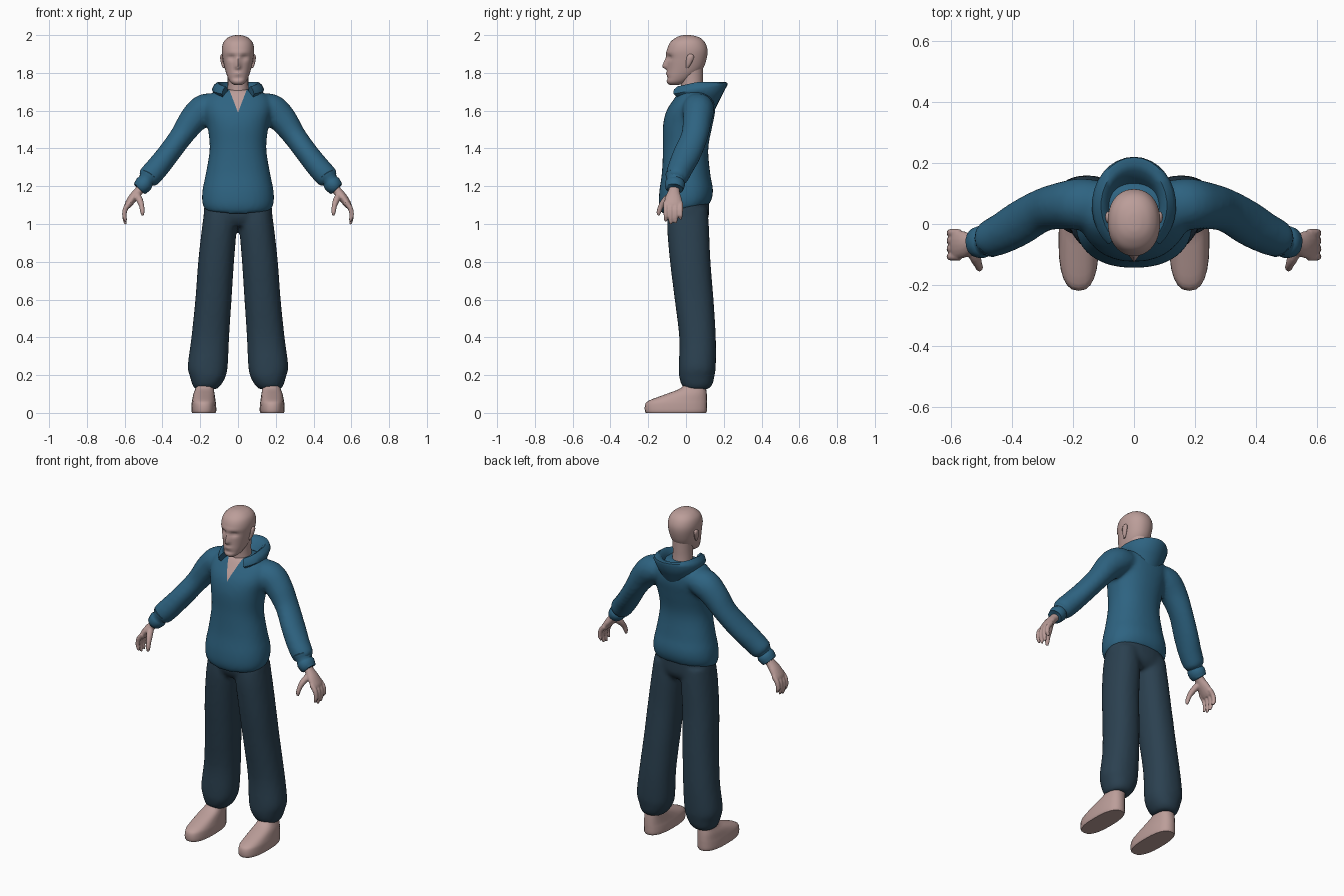
import bpy, bmesh, math
from mathutils import Vector

if "Cube" in bpy.data.objects:
    bpy.data.objects.remove(bpy.data.objects["Cube"])


def material(name, rgb):
    m = bpy.data.materials.new(name)
    m.diffuse_color = (*rgb, 1)
    m.use_nodes = True
    m.node_tree.nodes["Principled BSDF"].inputs["Base Color"].default_value = m.diffuse_color
    return m


SKIN = material("skin", (0.50, 0.34, 0.32))
BLUE = material("sweater blue", (0.027, 0.125, 0.22))
NAVY = material("trouser navy", (0.024, 0.052, 0.08))


def smooth_rows(rows, steps):
    """Spline interpolation between rows of numbers."""
    out = []
    for i in range(len(rows) - 1):
        p = [rows[max(0, min(len(rows) - 1, i + k))] for k in (-1, 0, 1, 2)]
        for j in range(steps):
            t = j / steps
            out.append([0.5 * (2 * b + (c - a) * t + (2 * a - 5 * b + 4 * c - d) * t * t
                               + (3 * b - a - 3 * c + d) * t ** 3) for a, b, c, d in zip(*p)])
    return out + [list(rows[-1])]


def skin_rings(bm, rings):
    """Joins rings of points into a closed tube."""
    vs = [[bm.verts.new(p) for p in r] for r in rings]
    n = len(vs[0])
    for a, b in zip(vs, vs[1:]):
        for i in range(n):
            bm.faces.new((a[i], a[(i + 1) % n], b[(i + 1) % n], b[i]))
    bm.faces.new(vs[0][::-1])
    bm.faces.new(vs[-1])


def power(v, p):
    return math.copysign(abs(v) ** p, v)


def stack(bm, rows, n=24, p=1.0, steps=4, side=1):
    """Level rings: z, centre x, half width, front y, back y."""
    rings = []
    for z, cx, hw, yf, yb in smooth_rows(rows, steps):
        rings.append([(side * (cx + hw * power(math.cos(a), p)),
                       (yf + yb) / 2 + (yb - yf) / 2 * power(math.sin(a), p), z)
                      for a in (math.tau * i / n for i in range(n))])
    skin_rings(bm, rings)


def tube(bm, rows, n=16, steps=4, side=1):
    """Rings square to a path: x, y, z, radius along y, radius across."""
    rows = smooth_rows(rows, steps)
    pts = [Vector(r[:3]) for r in rows]
    rings = []
    for i, r in enumerate(rows):
        t = (pts[min(i + 1, len(pts) - 1)] - pts[max(i - 1, 0)]).normalized()
        u = Vector((0, 1, 0))
        u = (u - t * u.dot(t)).normalized()
        v = t.cross(u)
        ring = [pts[i] + u * r[3] * math.cos(a) + v * r[4] * math.sin(a)
                for a in (math.tau * k / n for k in range(n))]
        rings.append([(side * q.x, q.y, q.z) for q in ring])
    skin_rings(bm, rings)


def finish(name, bm, mats, voxel=0, relax=3, angle=45):
    """Makes the object; a voxel size fuses overlapping pieces into one skin."""
    bmesh.ops.recalc_face_normals(bm, faces=bm.faces)
    me = bpy.data.meshes.new(name)
    bm.to_mesh(me)
    bm.free()
    ob = bpy.data.objects.new(name, me)
    bpy.context.collection.objects.link(ob)
    if voxel:
        rm = ob.modifiers.new("fuse", 'REMESH')
        rm.mode, rm.voxel_size = 'VOXEL', voxel
        sm = ob.modifiers.new("relax", 'SMOOTH')
        sm.factor, sm.iterations = 0.5, relax
        dg = bpy.context.evaluated_depsgraph_get()
        me = bpy.data.meshes.new_from_object(ob.evaluated_get(dg))
        ob.modifiers.clear()
        ob.data = me
    me.materials.clear()
    for m in mats:
        me.materials.append(m)
    me.shade_smooth()
    me.set_sharp_from_angle(angle=math.radians(angle))
    return ob


# sweater: torso and sleeves fused
bm = bmesh.new()
stack(bm, [(1.08, 0, .178, -.125, .125), (1.12, 0, .190, -.142, .140), (1.18, 0, .188, -.142, .142),
           (1.27, 0, .170, -.128, .128), (1.40, 0, .150, -.122, .118), (1.52, 0, .162, -.122, .140),
           (1.60, 0, .180, -.103, .155), (1.66, 0, .175, -.065, .150), (1.70, 0, .125, -.036, .125),
           (1.712, 0, .07, -.02, .10)], n=32, p=.9)
for v in bm.verts:
    v.co.z += .2 * v.co.y * max(0, min(1, (1.25 - v.co.z) / .15))
for s in (1, -1):
    tube(bm, [(.08, .06, 1.625, .075, .06), (.17, .065, 1.61, .085, .082), (.235, .06, 1.555, .078, .076),
              (.30, .045, 1.465, .072, .062), (.37, .005, 1.37, .075, .06), (.43, -.03, 1.295, .068, .062),
              (.475, -.05, 1.245, .060, .060), (.49, -.055, 1.228, .04, .04)], side=s)
sweater = finish("sweater", bm, [BLUE, SKIN], voxel=.012, relax=5)

# open neckline cut into the sweater front
bm = bmesh.new()
bm.from_mesh(sweater.data)


def at_collar(f):
    c = f.calc_center_median()
    return c.y < .01 and c.z > 1.56 and abs(c.x) < .09


for s in (1, -1):
    fs = [f for f in bm.faces if at_collar(f)]
    geom = fs + list({e for f in fs for e in f.edges}) + list({v for f in fs for v in f.verts})
    bmesh.ops.bisect_plane(bm, geom=geom, plane_co=(0, 0, 1.59), plane_no=(s * .11, 0, -.042))
for f in bm.faces:
    c = f.calc_center_median()
    if at_collar(f) and abs(c.x) < (c.z - 1.59) * .042 / .11:
        f.material_index = 1
bm.to_mesh(sweater.data)
bm.free()

# hood lying on the shoulders, a band swept round the back of the neck
bm = bmesh.new()
rings = []
for k in range(25):
    a = math.radians(-52 + 284 * k / 24)
    b = max(0, math.sin(a))
    prof = [(.105, .085, 1.68 - .09 * b), (.128, .125, 1.69 - .02 * b), (.138, .160, 1.712 + .025 * b),
            (.128, .158, 1.735 + .015 * b), (.108, .135, 1.752), (.092, .115, 1.742),
            (.084, .090, 1.715), (.070, .06, 1.67)]
    dip = .03 * max(0, -math.sin(a))
    rings.append([(rx * math.cos(a), .06 + ry * math.sin(a), z - dip) for rx, ry, z in prof])
skin_rings(bm, rings)
finish("hood", bm, [BLUE], angle=50)

# trousers: hips and two legs fused
bm = bmesh.new()
stack(bm, [(.99, 0, .14, -.07, .09), (1.03, 0, .18, -.095, .118), (1.10, 0, .178, -.105, .122),
           (1.17, 0, .168, -.11, .118)], n=32, p=.9)
for s in (1, -1):
    stack(bm, [(1.08, .092, .085, -.095, .115), (.98, .099, .092, -.100, .122), (.80, .116, .095, -.085, .130),
               (.60, .130, .096, -.060, .146), (.40, .147, .100, -.036, .158), (.25, .160, .106, -.038, .158),
               (.19, .160, .094, -.036, .150), (.145, .166, .074, -.022, .138), (.125, .17, .056, -.002, .115)],
          p=.9, side=s)
finish("trousers", bm, [NAVY], voxel=.012, relax=4)

# head with modelled face
bm = bmesh.new()
stack(bm, [(1.735, 0, .018, -.085, -.04), (1.75, 0, .040, -.101, .0), (1.78, 0, .056, -.102, .045),
           (1.82, 0, .069, -.100, .088), (1.87, 0, .080, -.099, .108), (1.92, 0, .086, -.100, .114),
           (1.96, 0, .078, -.085, .101), (1.985, 0, .056, -.056, .076), (1.997, 0, .028, -.028, .042),
           (2.0, 0, .008, -.004, .016)], n=48, p=.92, steps=5)


def bump(d, width):
    return math.exp(-(d / width) ** 2)


for v in bm.verts:
    x, y, z = abs(v.co.x), v.co.y, v.co.z
    if y < -.03:
        ridge = max(0, min(1, (1.90 - z) / .06)) * max(0, min(1, (z - 1.815) / .015))
        v.co.y += (-.026 * ridge * bump(x, .013)
                   + .014 * bump(x - .034, .020) * bump(z - 1.882, .013)
                   - .005 * bump(z - 1.905, .012) * bump(x, .06)
                   + .006 * bump(z - 1.772, .008) * bump(x, .03)
                   - .006 * bump(z - 1.797, .008) * bump(x, .022)
                   + .004 * bump(z - 1.790, .003) * bump(x, .025))
finish("head", bm, [SKIN], angle=70)

# neck
bm = bmesh.new()
stack(bm, [(1.60, 0, .06, -.03, .10), (1.72, 0, .055, -.026, .09), (1.78, 0, .055, -.03, .09),
           (1.85, 0, .058, -.03, .092)])
finish("neck", bm, [SKIN])

for s, label in ((1, "left"), (-1, "right")):
    # ear
    bm = bmesh.new()
    stack(bm, [(1.825, .074, .004, .0, .012), (1.845, .079, .009, .0, .026), (1.875, .084, .010, .002, .040),
               (1.892, .084, .009, .008, .040), (1.900, .083, .003, .018, .030)], n=12, side=s)
    finish(label + "_ear", bm, [SKIN])

    # gathered cuff
    bm = bmesh.new()
    tube(bm, [(.462, -.045, 1.265, .04, .04), (.470, -.05, 1.252, .060, .056), (.487, -.056, 1.228, .047, .042),
              (.497, -.058, 1.214, .054, .048), (.520, -.062, 1.186, .047, .041), (.521, -.062, 1.185, .03, .026)],
         n=14, steps=2, side=s)
    finish(label + "_cuff", bm, [BLUE], angle=40)

    # hand: palm, four curled fingers and thumb fused
    bm = bmesh.new()
    tube(bm, [(.49, -.058, 1.215, .028, .024), (.525, -.063, 1.175, .030, .024), (.555, -.067, 1.140, .043, .024),
              (.580, -.068, 1.105, .048, .020), (.588, -.068, 1.088, .042, .014)], side=s)
    for i, tip in enumerate((1.015, 1.0, 1.005, 1.025)):
        y = -.107 + .026 * i
        tube(bm, [(.570, y, 1.115, .013, .014), (.594, y, 1.085, .0135, .014), (.602, y, 1.050, .012, .012),
                  (.598, y, tip + .015, .011, .010), (.594, y, tip - .002, .006, .006)], n=10, side=s)
    tube(bm, [(.535, -.075, 1.155, .020, .018), (.520, -.110, 1.125, .019, .018), (.510, -.132, 1.095, .015, .014),
              (.506, -.143, 1.065, .013, .012), (.505, -.145, 1.045, .007, .007)], n=10, side=s)
    finish(label + "_hand", bm, [SKIN], voxel=.005, relax=2)

    # foot
    bm = bmesh.new()
    stack(bm, [(0, .181, .062, -.213, .106), (.012, .181, .066, -.218, .111), (.045, .181, .065, -.216, .112),
               (.066, .181, .062, -.195, .112), (.10, .180, .056, -.105, .110), (.135, .176, .048, -.022, .106),
               (.19, .172, .045, .005, .10)], p=.8, steps=3, side=s)
    finish(label + "_foot", bm, [SKIN], angle=40)
